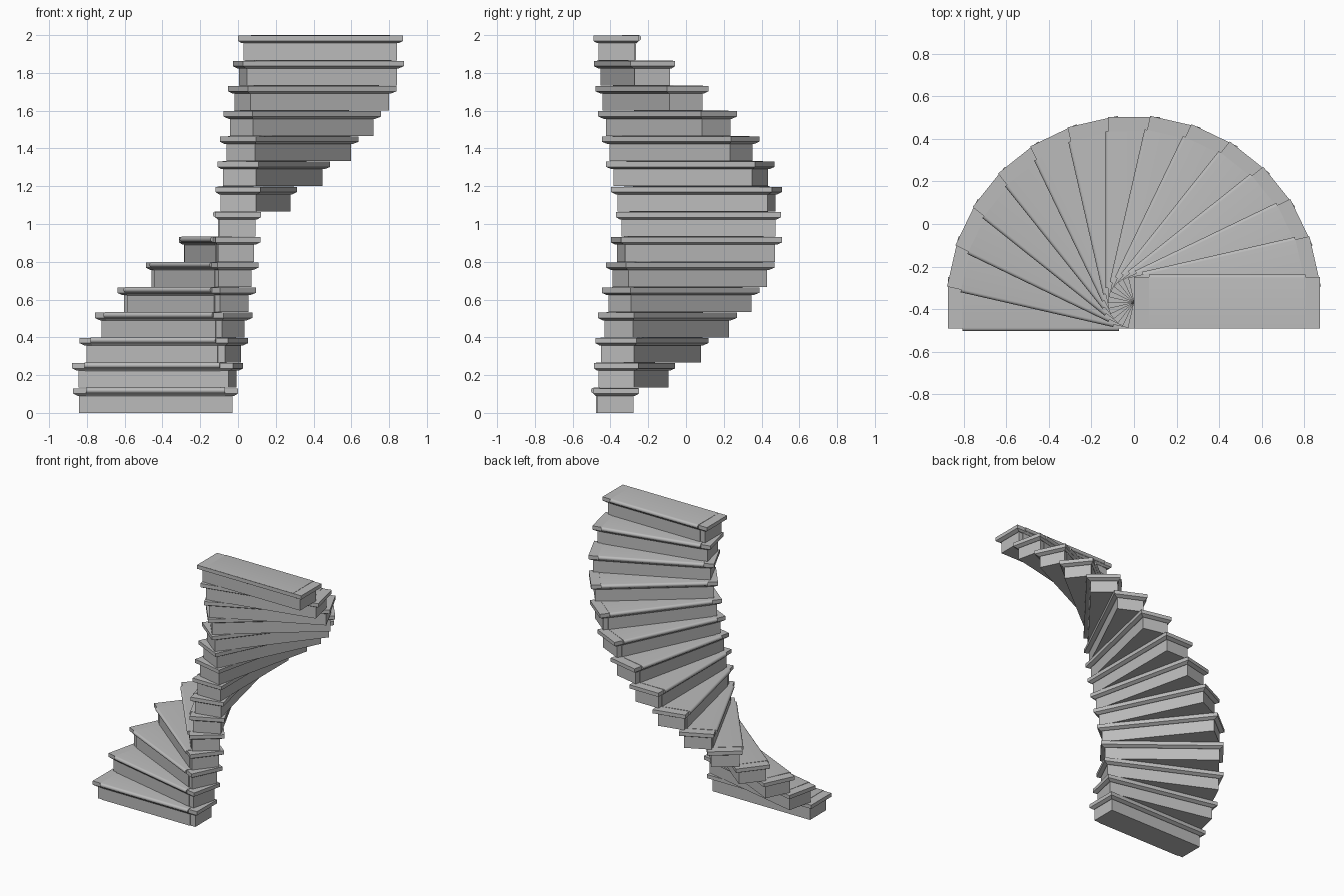
import bpy, bmesh, math
from mathutils import Matrix, Vector

cube = bpy.data.objects.get("Cube")
if cube:
    bpy.data.objects.remove(cube)

STEPS = 15
RISE = 2 / STEPS
PIVOT = Vector((0, -0.37, 0))

stone = bpy.data.materials.new("light_grey")
stone.use_nodes = True
colour = (0.5, 0.5, 0.5, 1)
stone.diffuse_color = colour
stone.node_tree.nodes["Principled BSDF"].inputs["Base Color"].default_value = colour


def skin(bm, rings):
    """Join matching rings of points and close both ends."""
    loops = [[bm.verts.new(p) for p in ring] for ring in rings]
    n = len(loops[0])
    for a, b in zip(loops, loops[1:]):
        for i in range(n):
            j = (i + 1) % n
            bm.faces.new((a[i], a[j], b[j], b[i]))
    bm.faces.new(loops[0][::-1])
    bm.faces.new(loops[-1])


def rect(x0, x1, y0, y1, z):
    return [(x0, y0, z), (x1, y0, z), (x1, y1, z), (x0, y1, z)]


def make(name, rings, smooth=False):
    bm = bmesh.new()
    skin(bm, rings)
    bmesh.ops.recalc_face_normals(bm, faces=bm.faces)
    mesh = bpy.data.meshes.new(name)
    bm.to_mesh(mesh)
    bm.free()
    mesh.materials.append(stone)
    if smooth:
        mesh.shade_smooth()
        mesh.set_sharp_from_angle(angle=math.radians(35))
    return mesh


# Riser block, and the facing panel on its front (+y)
block = make("step_block", [rect(0.028, 0.843, -0.092, 0.101, z) for z in (0, RISE - 0.03)])
panel = make("riser_panel", [rect(0.069, 0.807, 0.09, 0.106, z) for z in (0, RISE - 0.03)])

# Tread edge: moulding that flares out to a flat slab
slab = make("tread_edge", [
    rect(0.02, 0.85, -0.1, 0.107, RISE - 0.043),
    rect(0.0, 0.873, -0.121, 0.121, RISE - 0.031),
    rect(0.0, 0.873, -0.121, 0.121, RISE - 0.003)])

# Tread board with a rounded nosing, spanning between the end caps
r = 0.015
nose = [(0.133 - r + r * math.cos(t), RISE - r + r * math.sin(t))
        for t in (math.pi / 2 - math.pi * k / 8 for k in range(9))]
profile = [(-0.12, RISE - 0.002)] + nose + [(0.108, RISE - 0.044), (-0.09, RISE - 0.03)]
board = make("tread_board", [[(x, y, z) for y, z in profile] for x in (0.07, 0.805)], True)

# Wind the steps half a turn around the pivot
for i in range(STEPS):
    turn = Matrix.Rotation(math.pi * (1 - i / (STEPS - 1)), 4, "Z")
    place = Matrix.Translation(PIVOT + Vector((0, 0, i * RISE))) @ turn
    for mesh in (block, panel, slab, board):
        ob = bpy.data.objects.new(f"{mesh.name}_{i + 1}", mesh)
        bpy.context.collection.objects.link(ob)
        ob.matrix_world = place
